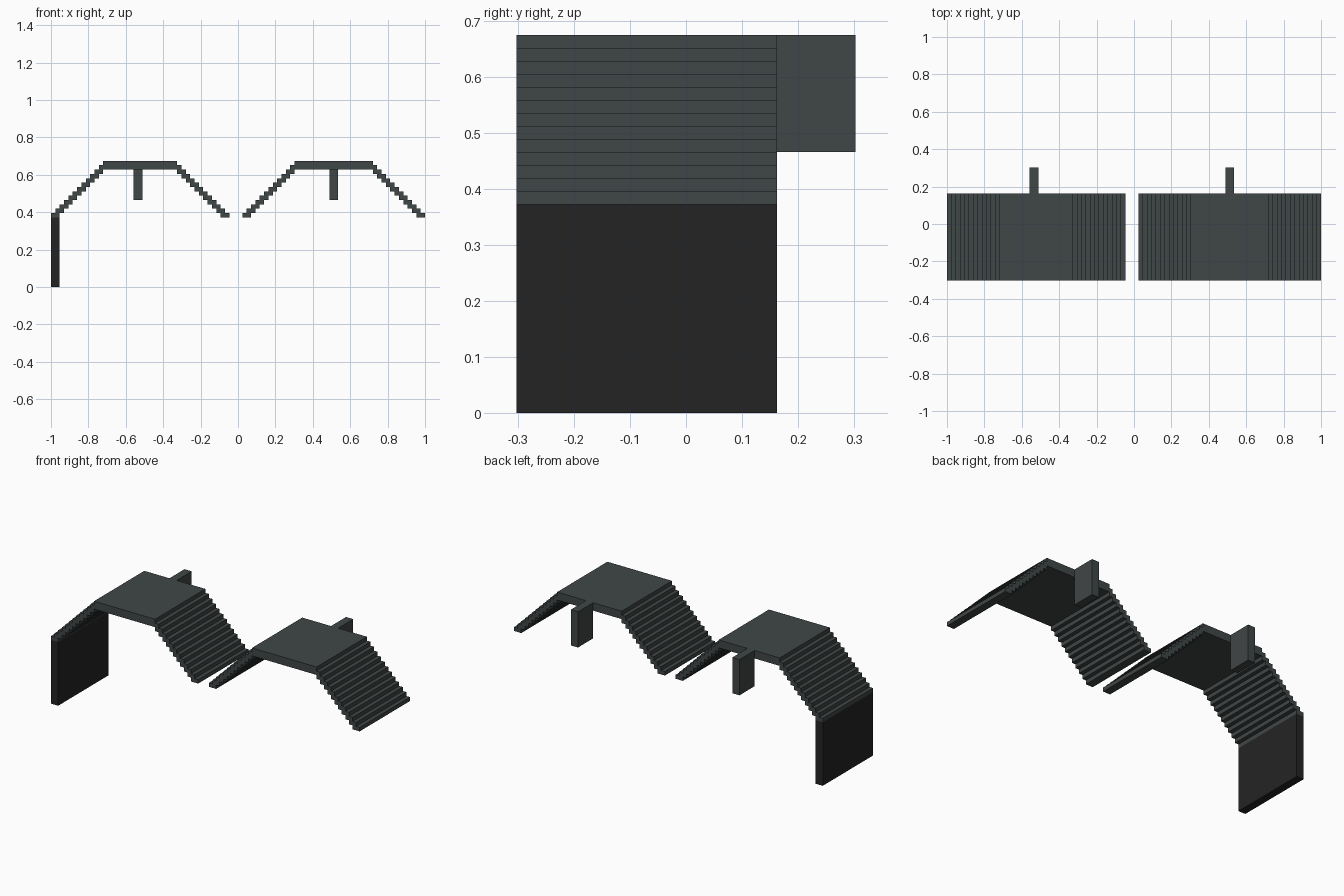
import bpy, bmesh

if "Cube" in bpy.data.objects:
    bpy.data.objects.remove(bpy.data.objects["Cube"])

U = 2 / 86          # the whole model sits on a regular grid of this size
STEPS = 12          # steps per stair flight
BASE = 16           # height of the lowest step, in grid units
Y0, Y1, Y2 = -13, 7, 13   # front edge, back edge, back of the posts


def material(name, rgb):
    m = bpy.data.materials.new(name)
    m.diffuse_color = (*rgb, 1)
    m.use_nodes = True
    m.node_tree.nodes["Principled BSDF"].inputs["Base Color"].default_value = m.diffuse_color
    return m


slate = material("dark slate", (0.051, 0.061, 0.061))
black = material("near black", (0.0175, 0.0175, 0.0175))


def extrude_profile(name, outline, y0, y1, mat):
    """Extrude an x/z outline (grid units) from y0 to y1."""
    bm = bmesh.new()
    face = bm.faces.new([bm.verts.new((x * U, y0 * U, z * U)) for x, z in outline])
    out = bmesh.ops.extrude_face_region(bm, geom=[face])
    new = [g for g in out["geom"] if isinstance(g, bmesh.types.BMVert)]
    bmesh.ops.translate(bm, verts=new, vec=(0, (y1 - y0) * U, 0))
    bmesh.ops.recalc_face_normals(bm, faces=bm.faces)
    me = bpy.data.meshes.new(name)
    bm.to_mesh(me)
    bm.free()
    me.materials.append(mat)
    ob = bpy.data.objects.new(name, me)
    bpy.context.collection.objects.link(ob)
    return ob


def box(name, x0, x1, y0, y1, z0, z1, mat):
    return extrude_profile(name, [(x0, z0), (x0, z1), (x1, z1), (x1, z0)], y0, y1, mat)


def stair_bridge(name, x0, x1):
    """Stairs up, flat deck, stairs down; stepped on top and underneath."""
    upper = [(i, BASE + i + k) for i in range(STEPS + 1) for k in (0, 1)]
    lower = [(i + 2, BASE + i + k) for i in range(STEPS - 1) for k in (0, 1)]
    outline = [(x0 + d, z) for d, z in upper]
    outline += [(x1 - d, z) for d, z in reversed(upper)]
    outline += [(x1 - d, z) for d, z in lower]
    outline += [(x0 + d, z) for d, z in reversed(lower)]
    extrude_profile(name, outline, Y0, Y1, slate)


# two arched walkways
stair_bridge("left_walkway", -43, -2)
stair_bridge("right_walkway", 1, 43)

# posts behind each deck
box("left_post", -24, -22, Y1, Y2, 20, 29, slate)
box("right_post", 21, 23, Y1, Y2, 20, 29, slate)

# support wall under the far left step
box("support_wall", -43, -41, Y0, Y1, 0, BASE, black)
